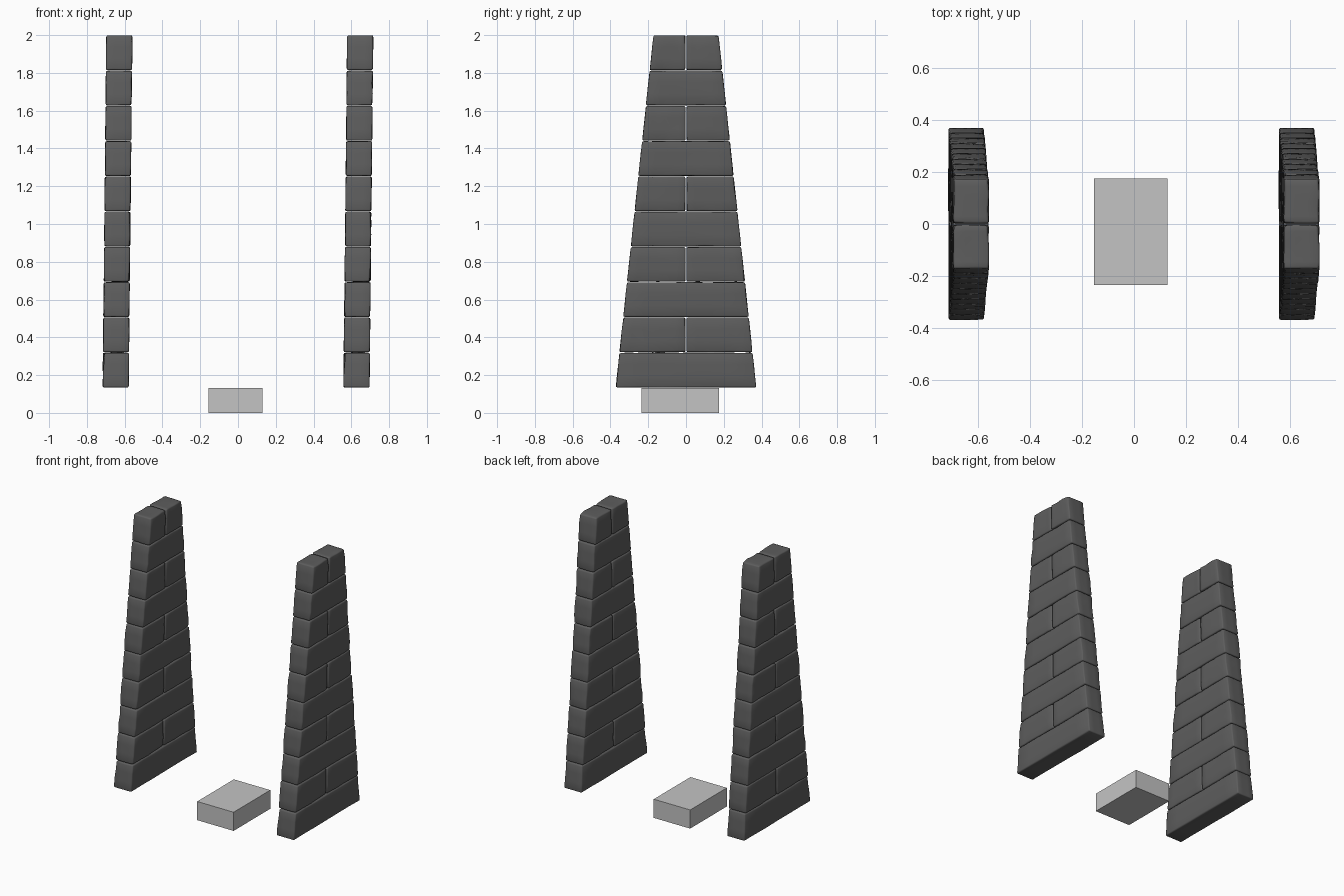
import bpy, bmesh, math
from mathutils import Vector, noise

default = bpy.data.objects.get("Cube")
if default:
    bpy.data.objects.remove(default)


def material(name, value):
    mat = bpy.data.materials.new(name)
    mat.use_nodes = True
    colour = (value, value, value, 1)
    mat.diffuse_color = colour
    mat.node_tree.nodes["Principled BSDF"].inputs["Base Color"].default_value = colour
    return mat


STONE = material("dark stone", 0.11)
PALE = material("pale grey", 0.55)

BASE, TOP, COURSES = 0.133, 2.0, 10
THICK, SPACING, LEAN = 0.14, 1.275, 0.02
STEP = (TOP - BASE) / COURSES
GAP = 0.002


def half_width(z):
    return 0.375 - 0.2 * (z - BASE) / (TOP - BASE)


def stone_mesh(name, course, side_a, side_b, seed):
    """Weathered block spanning fractions side_a..side_b of the tapering wall."""
    bm = bmesh.new()
    bmesh.ops.create_cube(bm, size=1)
    long_edges = [e for e in bm.edges if abs(e.verts[0].co.y - e.verts[1].co.y) > 0.5]
    bmesh.ops.subdivide_edges(bm, edges=long_edges, cuts=5, use_grid_fill=True)
    short_edges = [e for e in bm.edges if abs(e.verts[0].co.y - e.verts[1].co.y) < 0.01]
    bmesh.ops.subdivide_edges(bm, edges=short_edges, cuts=2, use_grid_fill=True)
    z_low = BASE + course * STEP
    for v in bm.verts:
        unit = v.co.copy()
        t = unit.y + 0.5
        z = z_low + (unit.z + 0.5) * STEP
        y = half_width(z) * (side_a + (side_b - side_a) * t)
        x = unit.x * THICK + LEAN * (z - BASE) / (TOP - BASE)
        # Shallow inward dents, deeper where block edges meet
        sides = sum(abs(c) > 0.49 for c in unit)
        dent = noise.noise_vector(Vector((x * 9, y * 9, z * 9)) + Vector((seed * 7.3, 0, 0)))
        depth = 0.003 + 0.004 * sides
        x -= math.copysign(abs(dent.x) * depth, unit.x) if abs(unit.x) > 0.4 else 0
        y -= math.copysign(abs(dent.y) * depth * 0.5 + GAP, unit.y) if abs(unit.y) > 0.4 else 0
        z -= math.copysign(abs(dent.z) * depth * 0.4 + GAP * 0.5, unit.z) if abs(unit.z) > 0.4 else 0
        v.co = (x, y, z)
    bmesh.ops.recalc_face_normals(bm, faces=bm.faces)
    mesh = bpy.data.meshes.new(name)
    bm.to_mesh(mesh)
    bm.free()
    mesh.materials.append(STONE)
    return mesh


def place(name, mesh, x):
    obj = bpy.data.objects.new(name, mesh)
    obj.location.x = x
    bpy.context.collection.objects.link(obj)
    return obj


# Two matching pillars: whole blocks alternate with split pairs
stones = []
for course in range(COURSES):
    spans = [(-1, 1)] if course % 2 == 0 else [(-1, 0), (0, 1)]
    for part, (a, b) in enumerate(spans):
        mesh = stone_mesh(f"stone_{course}_{part}", course, a, b, course * 2 + part + 1)
        for side, x in (("right", -0.648), ("left", -0.648 + SPACING)):
            obj = place(f"{side}_pillar_stone_{course}_{part}", mesh, x)
            bevel = obj.modifiers.new("worn edges", "BEVEL")
            bevel.width = 0.008
            bevel.segments = 2
            bevel.limit_method = "ANGLE"
            bevel.angle_limit = math.radians(50)
            stones.append(obj)

# Smooth worn shading on the blocks
for obj in stones:
    obj.data.polygons.foreach_set("use_smooth", [True] * len(obj.data.polygons))

# Plain low block between the pillars
bpy.ops.mesh.primitive_cube_add(size=1, location=(-0.0125, -0.03, 0.066))
block = bpy.context.object
block.name = "centre_block"
block.scale = (0.285, 0.41, 0.132)
block.data.materials.append(PALE)
